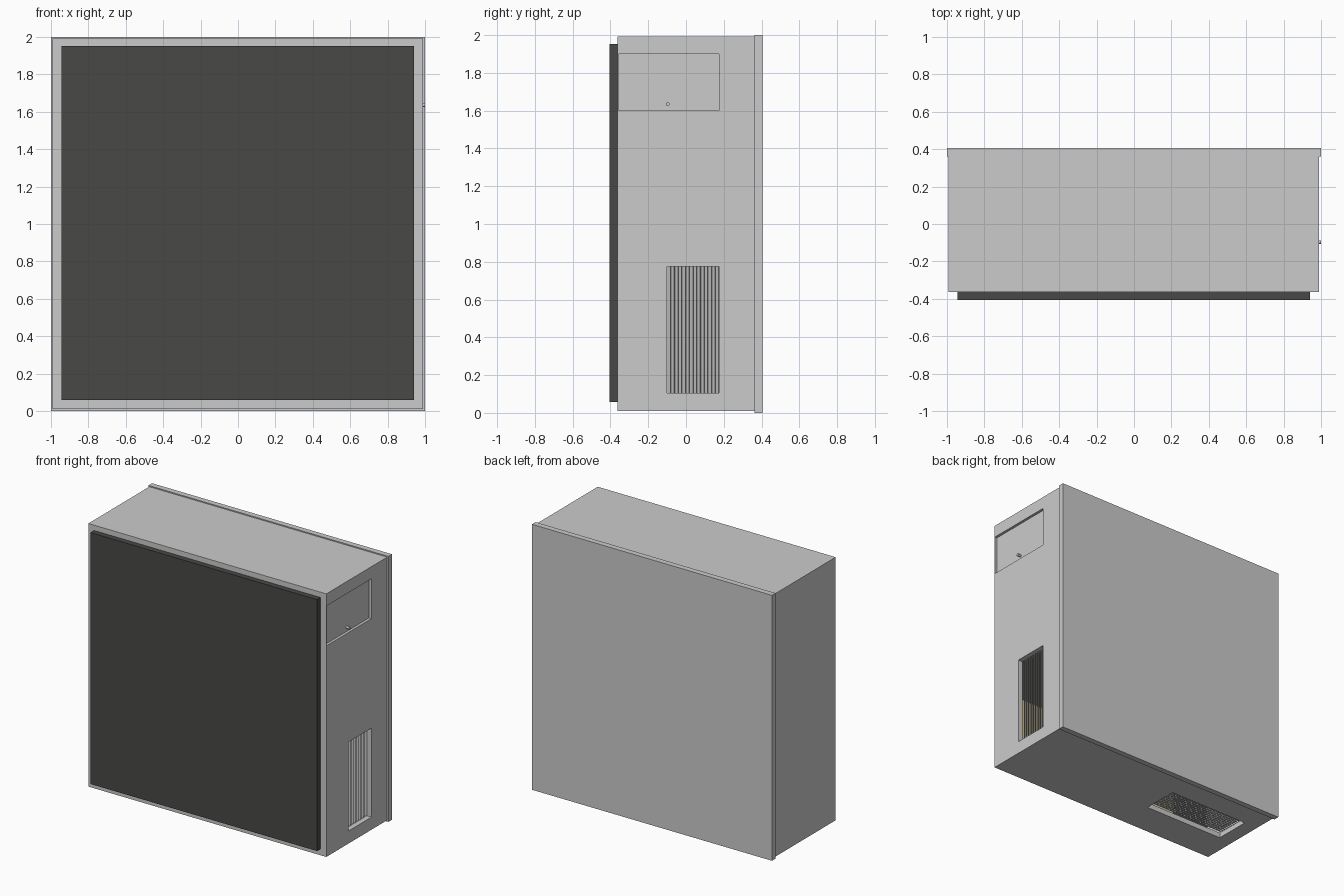
import bpy, bmesh, math
from mathutils import Matrix

if "Cube" in bpy.data.objects:
    bpy.data.objects.remove(bpy.data.objects["Cube"])


def material(name, rgb):
    m = bpy.data.materials.new(name)
    m.diffuse_color = (*rgb, 1)
    m.use_nodes = True
    m.node_tree.nodes["Principled BSDF"].inputs["Base Color"].default_value = m.diffuse_color
    return m


DARK = material("dark_glass", (0.065, 0.065, 0.063))
TAN = material("tan_board", (0.62, 0.50, 0.28))


def add_box(bm, lo, hi, turn=None):
    """Box between two corners, optionally rotated about its centre."""
    mid = [(a + b) / 2 for a, b in zip(lo, hi)]
    size = [b - a for a, b in zip(lo, hi)]
    mat = Matrix.Translation(mid) @ (turn or Matrix()) @ Matrix.Diagonal((*size, 1))
    bmesh.ops.create_cube(bm, size=1, matrix=mat)


def finish(name, bm, mat=None):
    me = bpy.data.meshes.new(name)
    bm.to_mesh(me)
    bm.free()
    ob = bpy.data.objects.new(name, me)
    bpy.context.collection.objects.link(ob)
    if mat:
        me.materials.append(mat)
    return ob


def box(name, lo, hi, mat=None):
    bm = bmesh.new()
    add_box(bm, lo, hi)
    return finish(name, bm, mat)


def cut(target, lo, hi):
    cutter = box("cutter", lo, hi)
    cutter.hide_render = True
    mod = target.modifiers.new("cut", "BOOLEAN")
    mod.operation = "DIFFERENCE"
    mod.solver = "EXACT"
    mod.object = cutter
    bpy.context.view_layer.objects.active = target
    bpy.ops.object.modifier_apply(modifier=mod.name)
    bpy.data.objects.remove(cutter)


# Shared vent measurements
WALL = 0.04
VY0, VY1 = -0.10, 0.175
SIDE_Z = (0.105, 0.775)
BASE_X = (-0.88, -0.21)

# Hollow cabinet with side vent, base vent and door recess
body = box("cabinet_body", (-0.993, -0.363, 0.01), (0.99, 0.365, 1.992))
cut(body, (-0.95, -0.32, 0.05), (0.95, 0.33, 1.95))
cut(body, (0.9, VY0, SIDE_Z[0]), (1.1, VY1, SIDE_Z[1]))
cut(body, (BASE_X[0], VY0, -0.1), (BASE_X[1], VY1, 0.1))
cut(body, (0.97, -0.358, 1.60), (1.1, VY1, 1.90))

# Back plate, slightly larger than the cabinet
box("back_plate", (-1, 0.362, 0), (1, 0.405, 2))

# Dark front screen
box("front_screen", (-0.945, -0.405, 0.058), (0.942, -0.363, 1.952), DARK)

# Access door set in the recess, with its round lock
box("access_door", (0.962, -0.356, 1.603), (0.973, VY1 - 0.003, 1.897))
bm = bmesh.new()
bmesh.ops.create_cone(bm, cap_ends=True, segments=20, radius1=0.01, radius2=0.01, depth=0.03,
                      matrix=Matrix.Translation((0.985, -0.097, 1.635))
                      @ Matrix.Rotation(math.pi / 2, 4, "Y"))
finish("door_lock", bm)

# Angled louvres
side, base = bmesh.new(), bmesh.new()
COUNT = 14
pitch = (VY1 - VY0) / COUNT
for i in range(COUNT):
    y = VY0 + (i + 0.5) * pitch
    add_box(side, (0.925, y - 0.002, SIDE_Z[0]), (0.955, y + 0.002, SIDE_Z[1]),
            Matrix.Rotation(math.radians(40), 4, "Z"))
    add_box(base, (BASE_X[0], y - 0.002, 0.045), (BASE_X[1], y + 0.002, 0.075),
            Matrix.Rotation(math.radians(40), 4, "X"))
finish("side_vent_louvres", side)
finish("base_vent_louvres", base)

# Interior parts glimpsed through the vents
box("screen_backing", (-0.93, -0.32, 0.06), (0.93, -0.30, 1.94), DARK)
box("circuit_board", (-0.6, -0.30, 0.08), (0.9, -0.28, 0.60), TAN)
